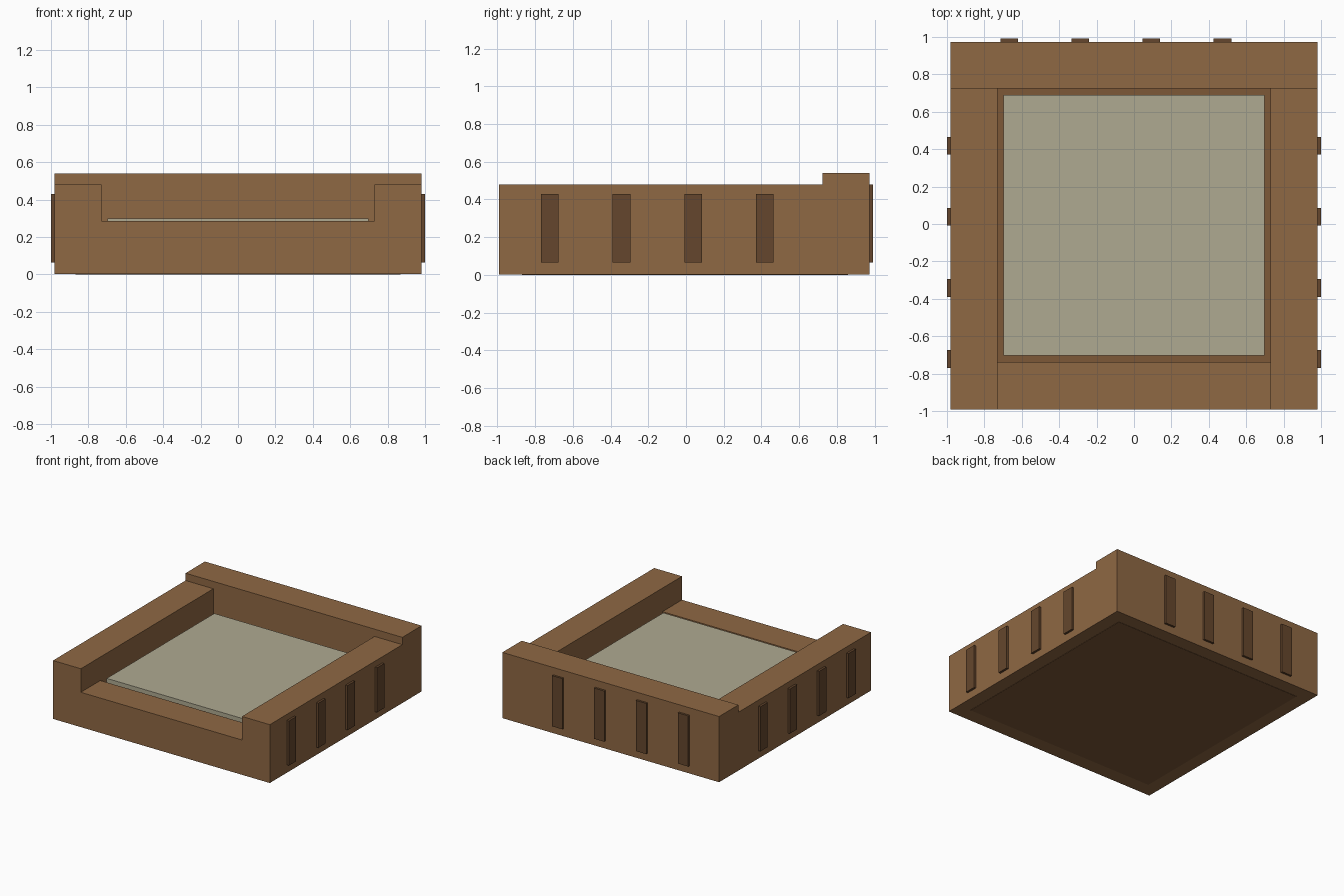
import bpy, bmesh
from mathutils import Vector

if "Cube" in bpy.data.objects:
    bpy.data.objects.remove(bpy.data.objects["Cube"])


def material(name, color):
    m = bpy.data.materials.new(name)
    m.diffuse_color = (*color, 1)
    m.use_nodes = True
    m.node_tree.nodes["Principled BSDF"].inputs["Base Color"].default_value = m.diffuse_color
    return m


wood = material("wood", (0.275, 0.138, 0.057))
dark_wood = material("dark_wood", (0.13, 0.062, 0.026))
floor_wood = material("floor_wood", (0.205, 0.098, 0.038))
pale = material("pale_fill", (0.43, 0.40, 0.285))


def box(name, lo, hi, mat):
    """Axis-aligned box from its two opposite corners."""
    lo, hi = Vector(lo), Vector(hi)
    bm = bmesh.new()
    bmesh.ops.create_cube(bm, size=1)
    for v in bm.verts:
        v.co = Vector((v.co[i] + 0.5) * (hi[i] - lo[i]) + lo[i] for i in range(3))
    me = bpy.data.meshes.new(name)
    bm.to_mesh(me)
    bm.free()
    me.materials.append(mat)
    ob = bpy.data.objects.new(name, me)
    bpy.context.collection.objects.link(ob)
    return ob


W, I = 0.982, 0.73            # outer and inner half widths
FRONT, BACK = -0.991, 0.974   # outer faces of the walls
FI, BI = -0.738, 0.724        # inner faces of front and back walls
Z0 = 0.002

# Floor slab and the pale filling
box("floor", (-0.87, -0.87, 0), (0.87, 0.86, 0.06), floor_wood)
box("filling", (-0.697, -0.703, 0.06), (0.697, 0.689, 0.30), pale)

# Walls: high back, medium sides, low front
box("back_wall", (-W, BI, Z0), (W, BACK, 0.54), wood)
box("front_wall", (-I, FRONT, Z0), (I, FI, 0.287), wood)
for side, s in (("left", -1), ("right", 1)):
    x0, x1 = sorted((s * I, s * W))
    box(side + "_wall", (x0, FRONT, Z0), (x1, BI, 0.48), wood)

# Raised slats on the sides and back
H = 0.047
for k in range(4):
    y = -0.722 + 0.38 * k
    for side, s in (("left", -1), ("right", 1)):
        x0, x1 = sorted((s * 0.96, s * 1.0))
        box(f"{side}_slat_{k + 1}", (x0, y - H, 0.065), (x1, y + H, 0.43), dark_wood)
    x = -0.667 + 0.38 * k
    box(f"back_slat_{k + 1}", (x - H, 0.95, 0.065), (x + H, 0.991, 0.48), dark_wood)
